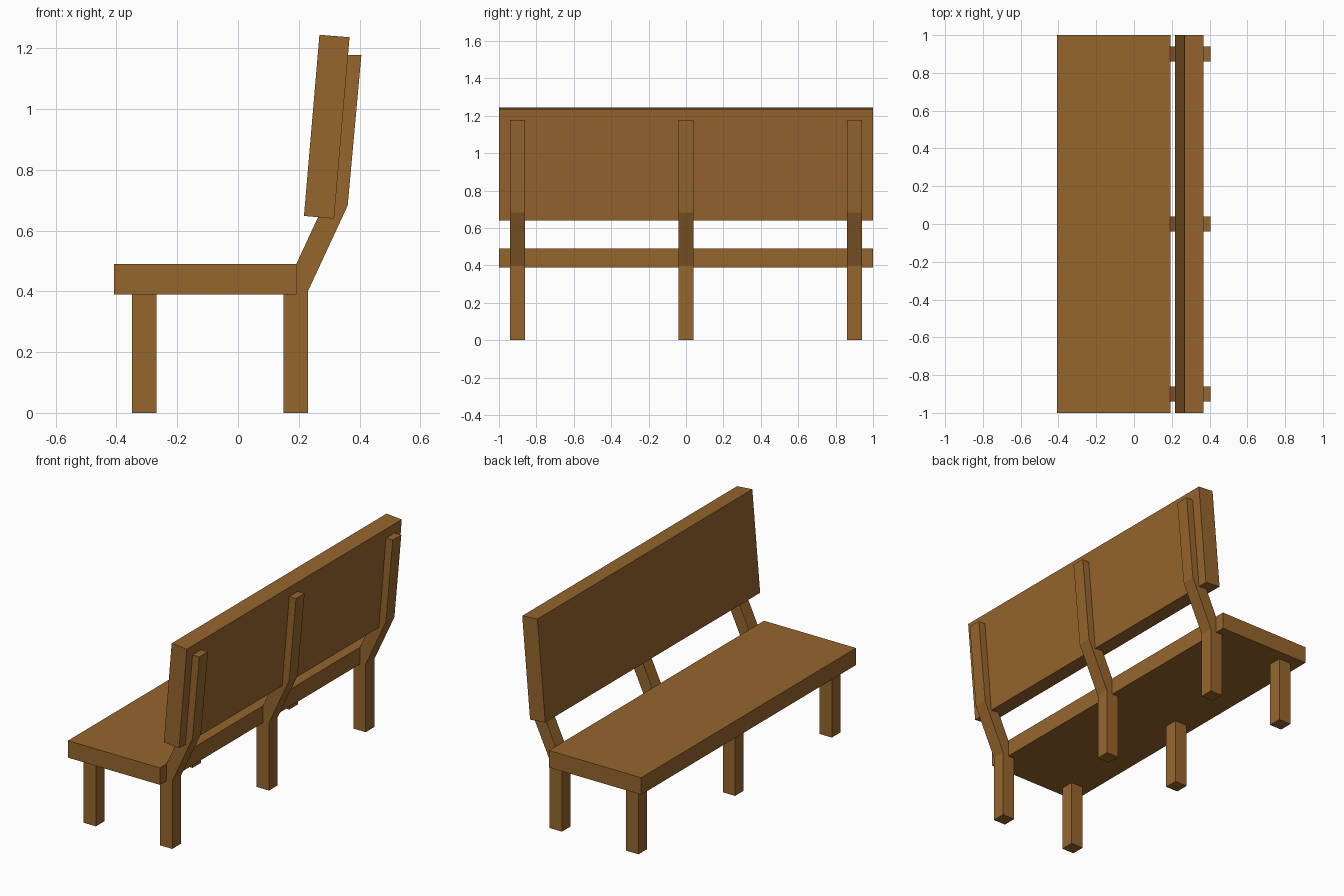
import bpy

if "Cube" in bpy.data.objects:
    bpy.data.objects.remove(bpy.data.objects["Cube"])

# One wood colour for the whole bench
wood = bpy.data.materials.new("brown wood")
wood.diffuse_color = (0.305, 0.133, 0.027, 1)
wood.use_nodes = True
wood.node_tree.nodes["Principled BSDF"].inputs["Base Color"].default_value = wood.diffuse_color


def extrude_profile(name, profile, y0, y1):
    """Extrude an x-z outline along y into a closed solid."""
    n = len(profile)
    verts = [(x, y, z) for y in (y0, y1) for x, z in profile]
    faces = [tuple(range(n)), tuple(reversed(range(n, 2 * n)))]
    faces += [(i, i + n, (i + 1) % n + n, (i + 1) % n) for i in range(n)]
    mesh = bpy.data.meshes.new(name)
    mesh.from_pydata(verts, [], faces)
    mesh.materials.append(wood)
    obj = bpy.data.objects.new(name, mesh)
    bpy.context.collection.objects.link(obj)
    return obj


def rect(x0, x1, z0, z1):
    return [(x0, z0), (x1, z0), (x1, z1), (x0, z1)]


# Seat slab
extrude_profile("seat", rect(-0.408, 0.192, 0.39, 0.49), -1, 1)

# Tilted backrest slab
extrude_profile("backrest", [(0.217, 0.648), (0.316, 0.639),
                             (0.367, 1.236), (0.268, 1.244)], -1, 1)

# Front legs, and bent rear legs that run up behind the backrest
W = 0.08
outer = [(0.23, 0), (0.23, 0.40), (0.361, 0.682), (0.406, 1.178)]
rear = outer + [(x - W, z) for x, z in reversed(outer)]
for side, y in (("left", -0.9), ("middle", 0), ("right", 0.9)):
    extrude_profile(f"{side}_front_leg", rect(-0.348, -0.268, 0, 0.39), y - W / 2, y + W / 2)
    extrude_profile(f"{side}_rear_leg", rear, y - W / 2, y + W / 2)
